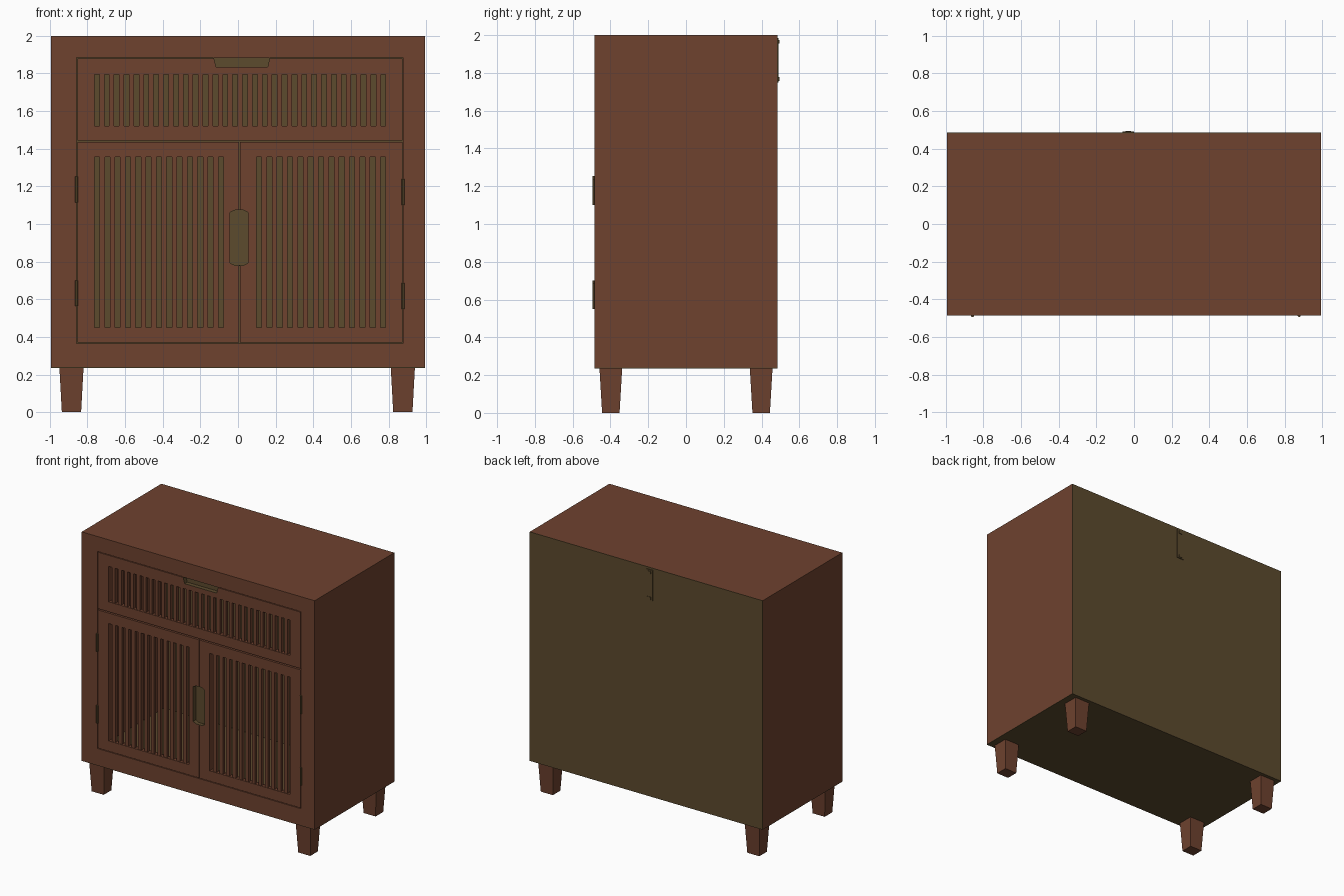
import bpy
import bmesh
from mathutils import Matrix

cube = bpy.data.objects.get("Cube")
if cube:
    bpy.data.objects.remove(cube, do_unlink=True)


def material(name, colour):
    mat = bpy.data.materials.new(name)
    mat.use_nodes = True
    mat.diffuse_color = colour
    mat.node_tree.nodes["Principled BSDF"].inputs["Base Color"].default_value = colour
    return mat


WOOD = material("red_brown_wood", (0.156, 0.054, 0.028, 1))
OLIVE = material("olive_brown", (0.107, 0.069, 0.027, 1))


def finish(name, bm, mat):
    bmesh.ops.recalc_face_normals(bm, faces=bm.faces)
    mesh = bpy.data.meshes.new(name)
    bm.to_mesh(mesh)
    bm.free()
    mesh.materials.append(mat)
    obj = bpy.data.objects.new(name, mesh)
    bpy.context.collection.objects.link(obj)
    return obj


def add_box(bm, x0, x1, y0, y1, z0, z1):
    centre = Matrix.Translation(((x0 + x1) / 2, (y0 + y1) / 2, (z0 + z1) / 2))
    size = Matrix.Diagonal((x1 - x0, y1 - y0, z1 - z0, 1))
    bmesh.ops.create_cube(bm, size=1, matrix=centre @ size)


def boxes(name, mat, *extents):
    bm = bmesh.new()
    for extent in extents:
        add_box(bm, *extent)
    return finish(name, bm, mat)


def prism(name, mat, outline, y0, y1, open_front=False):
    """Extrude an outline in x and z along y."""
    bm = bmesh.new()
    front = bm.faces.new([bm.verts.new((x, y0, z)) for x, z in outline])
    result = bmesh.ops.extrude_face_region(bm, geom=[front], use_keep_orig=True)
    verts = [v for v in result["geom"] if isinstance(v, bmesh.types.BMVert)]
    bmesh.ops.translate(bm, verts=verts, vec=(0, y1 - y0, 0))
    if open_front:
        bmesh.ops.delete(bm, geom=[front], context="FACES_ONLY")
    return finish(name, bm, mat)


def apply(obj, mod):
    bpy.context.view_layer.objects.active = obj
    bpy.ops.object.modifier_apply(modifier=mod.name)


def cut(obj, cutter):
    cutter.hide_render = True
    mod = obj.modifiers.new("cut", "BOOLEAN")
    mod.operation, mod.solver, mod.object = "DIFFERENCE", "EXACT", cutter
    apply(obj, mod)
    bpy.data.objects.remove(cutter, do_unlink=True)


# Overall extents: body, front opening and front thickness
W, D, BASE, TOP = 0.993, 0.485, 0.235, 2.0
LEFT, RIGHT, LOW, HIGH = -0.858, 0.878, 0.366, 1.885
MID_X, MID_Z, GAP = 0.008, 1.44, 0.005
FRONT, INNER = -D, -D + 0.04
WALL = 0.025

# Carcass
for side, s in (("right", -1), ("left", 1)):
    x = sorted((s * W, s * (W - WALL)))
    boxes(side + "_side_panel", WOOD, (*x, FRONT, D - 0.004, BASE + 0.004, TOP))
inner_w = W - WALL
boxes("top_panel", WOOD, (-inner_w, inner_w, FRONT, D - 0.004, TOP - WALL, TOP))
boxes("back_panel", OLIVE, (-W, W, D - 0.004, D, BASE, TOP))
boxes("bottom_panel", OLIVE, (-W, W, FRONT, D - 0.004, BASE, BASE + 0.004))
boxes("floor_panel", OLIVE, (-inner_w, inner_w, INNER, D - 0.004, BASE + 0.004, BASE + 0.045))
boxes("front_frame", WOOD,
      (-inner_w, LEFT, FRONT, INNER, BASE + 0.004, TOP - WALL),
      (RIGHT, inner_w, FRONT, INNER, BASE + 0.004, TOP - WALL),
      (LEFT, RIGHT, FRONT, INNER, BASE + 0.004, LOW),
      (LEFT, RIGHT, FRONT, INNER, HIGH, TOP - WALL))

# Recessed handle outlines
drawer_grip = [(-0.132, HIGH), (0.172, HIGH), (0.16, 1.832), (-0.118, 1.832)]
gx0, gx1, gz0, gz1, ch = -0.046, 0.057, 0.777, 1.077, 0.014
door_grip = [(gx0, gz0 + ch), (gx0 + 2 * ch, gz0), (gx1 - 2 * ch, gz0), (gx1, gz0 + ch),
             (gx1, gz1 - ch), (gx1 - 2 * ch, gz1), (gx0 + 2 * ch, gz1), (gx0, gz1 - ch)]


def slatted_front(name, outer, window, grip, gaps):
    """Flat front with a handle notch and a window filled with upright slats."""
    x0, x1, z0, z1 = outer
    wx0, wx1, wz0, wz1 = window
    panel = boxes(name, WOOD, (x0, x1, FRONT, INNER, z0, z1))
    cut(panel, boxes("window_cutter", WOOD, (wx0, wx1, FRONT - 1, INNER + 1, wz0, wz1)))
    cut(panel, prism("grip_cutter", WOOD, grip, FRONT - 1, INNER + 1))
    step = (wx1 - wx0) / (2 * gaps - 1)
    slats = [(wx0 + i * step, wx0 + (i + 1) * step, FRONT + 0.004, INNER - 0.01, wz0, wz1)
             for i in range(1, 2 * gaps - 1, 2)]
    boxes(name + "_slats", WOOD, *slats)


# Drawer front and the two doors
slatted_front("drawer_front", (LEFT + GAP, RIGHT - GAP, MID_Z + GAP, HIGH - GAP),
              (-0.763, 0.785, 1.522, 1.795), drawer_grip, 30)
door_z = (LOW + GAP, MID_Z - GAP)
slatted_front("right_door", (LEFT + GAP, MID_X - GAP / 2, *door_z),
              (-0.763, -0.077, 0.45, 1.355), door_grip, 13)
slatted_front("left_door", (MID_X + GAP / 2, RIGHT - GAP, *door_z),
              (0.098, 0.785, 0.45, 1.355), door_grip, 13)

# Handle cups sunk into the notches
for name, outline in (("drawer_handle_cup", drawer_grip), ("door_handle_cup", door_grip)):
    cup = prism(name, OLIVE, outline, FRONT, INNER - 0.005, open_front=True)
    mod = cup.modifiers.new("wall", "SOLIDIFY")
    mod.thickness = 0.004
    apply(cup, mod)

# Hinge barrels
for side, x, shift in (("right", LEFT, 0), ("left", RIGHT, -0.014)):
    for level, z in (("lower", 0.632), ("upper", 1.184)):
        bm = bmesh.new()
        bmesh.ops.create_cone(bm, cap_ends=True, segments=12, radius1=0.008, radius2=0.008,
                              depth=0.138, matrix=Matrix.Translation((x, FRONT - 0.002, z + shift)))
        hinge = finish(f"{side}_{level}_hinge", bm, OLIVE)
        bpy.ops.object.select_all(action="DESELECT")
        hinge.select_set(True)
        bpy.context.view_layer.objects.active = hinge
        bpy.ops.object.shade_smooth_by_angle()

# Wall strap on the back
boxes("wall_strap", OLIVE,
      (-0.06, 0.0, D, D + 0.006, 1.75, 1.985),
      (-0.045, -0.015, D + 0.006, D + 0.01, 1.955, 1.975),
      (-0.045, -0.015, D + 0.006, D + 0.01, 1.757, 1.777))

# Tapered legs
for side, x in (("right", -0.885), ("left", 0.876)):
    for end, y in (("front", -0.398), ("back", 0.398)):
        bm = bmesh.new()
        add_box(bm, -0.064, 0.064, -0.06, 0.06, 0, BASE)
        for v in bm.verts:
            if v.co.z < BASE / 2:
                v.co.x *= 0.8
                v.co.y *= 0.77
        bmesh.ops.translate(bm, verts=bm.verts, vec=(x, y, 0))
        finish(f"{end}_{side}_leg", bm, WOOD)
